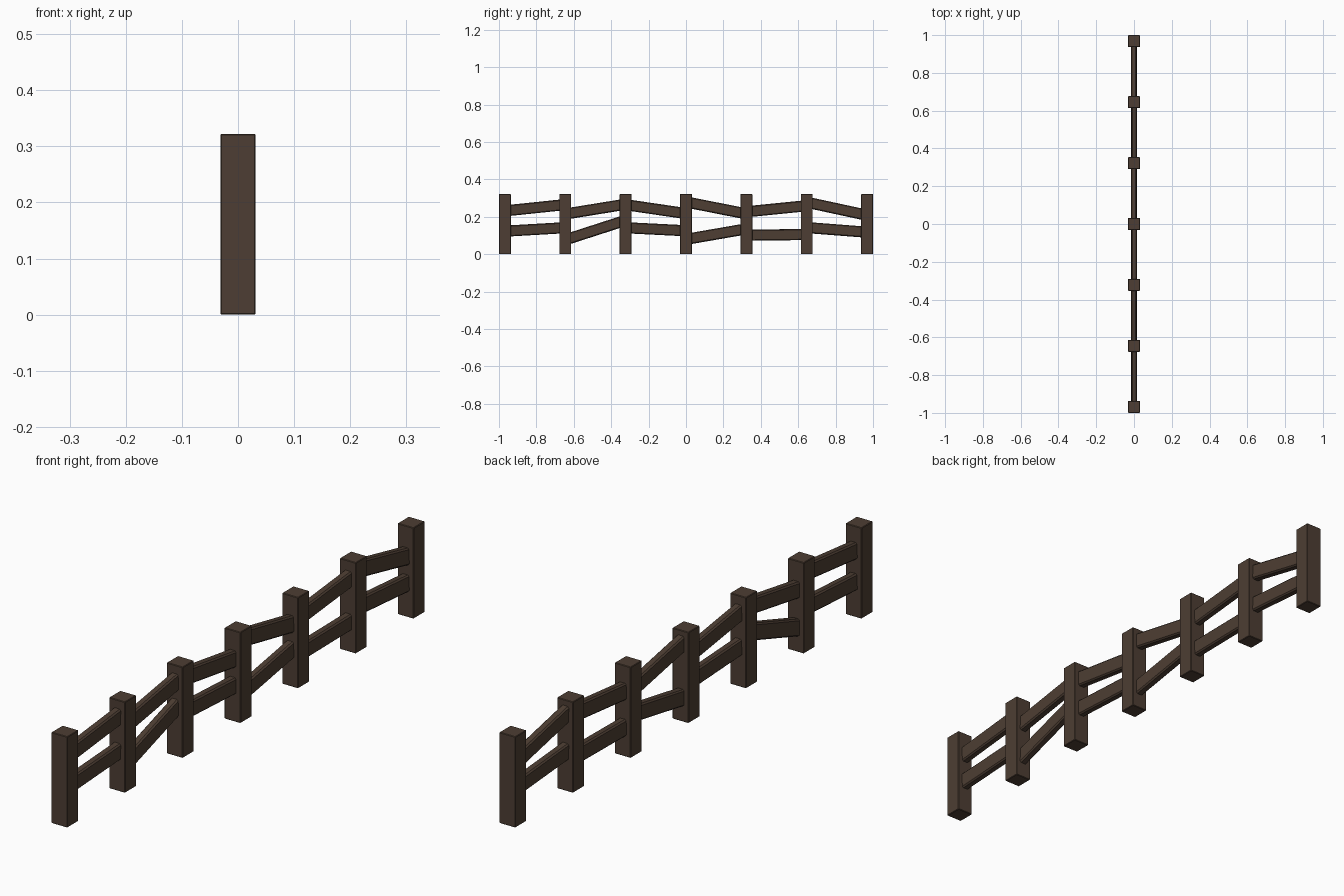
import bpy, bmesh, math
from mathutils import Matrix, Vector

if "Cube" in bpy.data.objects:
    bpy.data.objects.remove(bpy.data.objects["Cube"])

wood = bpy.data.materials.new("dark_wood")
wood.diffuse_color = (0.075, 0.048, 0.033, 1)
wood.use_nodes = True
wood.node_tree.nodes["Principled BSDF"].inputs["Base Color"].default_value = wood.diffuse_color

POST, HEIGHT, SPACING = 0.063, 0.322, 0.3228
RAIL_T, RAIL_H = 0.029, 0.059


def beam(name, size, matrix, bevel):
    """Bevelled box of the given size placed by a matrix."""
    bm = bmesh.new()
    bmesh.ops.create_cube(bm, size=1)
    bmesh.ops.scale(bm, vec=size, verts=bm.verts)
    bmesh.ops.bevel(bm, geom=bm.edges[:], offset=bevel, segments=1,
                    affect='EDGES', profile=0.5)
    mesh = bpy.data.meshes.new(name)
    bm.to_mesh(mesh)
    bm.free()
    mesh.materials.append(wood)
    obj = bpy.data.objects.new(name, mesh)
    obj.matrix_world = matrix
    bpy.context.collection.objects.link(obj)
    return obj


def rail(name, y0, z0, y1, z1, twist):
    """Tilted plank whose ends are buried in the neighbouring posts."""
    dy, dz = y1 - y0, z1 - z0
    mid = Vector((0, (y0 + y1) / 2, (z0 + z1) / 2))
    m = (Matrix.Translation(mid) @ Matrix.Rotation(math.atan2(dz, dy), 4, 'X')
         @ Matrix.Rotation(math.radians(twist), 4, 'Y'))
    beam(name, (RAIL_T, math.hypot(dy, dz) + 0.03, RAIL_H), m, 0.005)


# Seven square posts
for i in range(7):
    beam(f"post_{i + 1}", (POST, POST, HEIGHT),
         Matrix.Translation((0, (i - 3) * SPACING, HEIGHT / 2)), 0.002)

# Crooked rails: start and end heights at the post faces
upper = [(.235, .262), (.220, .262), (.260, .222),
         (.273, .222), (.230, .256), (.271, .215)]
lower = [(.125, .140), (.087, .171), (.140, .127),
         (.085, .130), (.102, .105), (.140, .120)]
for label, heights in (("upper", upper), ("lower", lower)):
    for i, (za, zb) in enumerate(heights):
        ya = (i - 3) * SPACING + POST / 2
        yb = (i - 2) * SPACING - POST / 2
        rail(f"{label}_rail_{i + 1}", ya, za, yb, zb, 1.5 * (-1) ** i)
